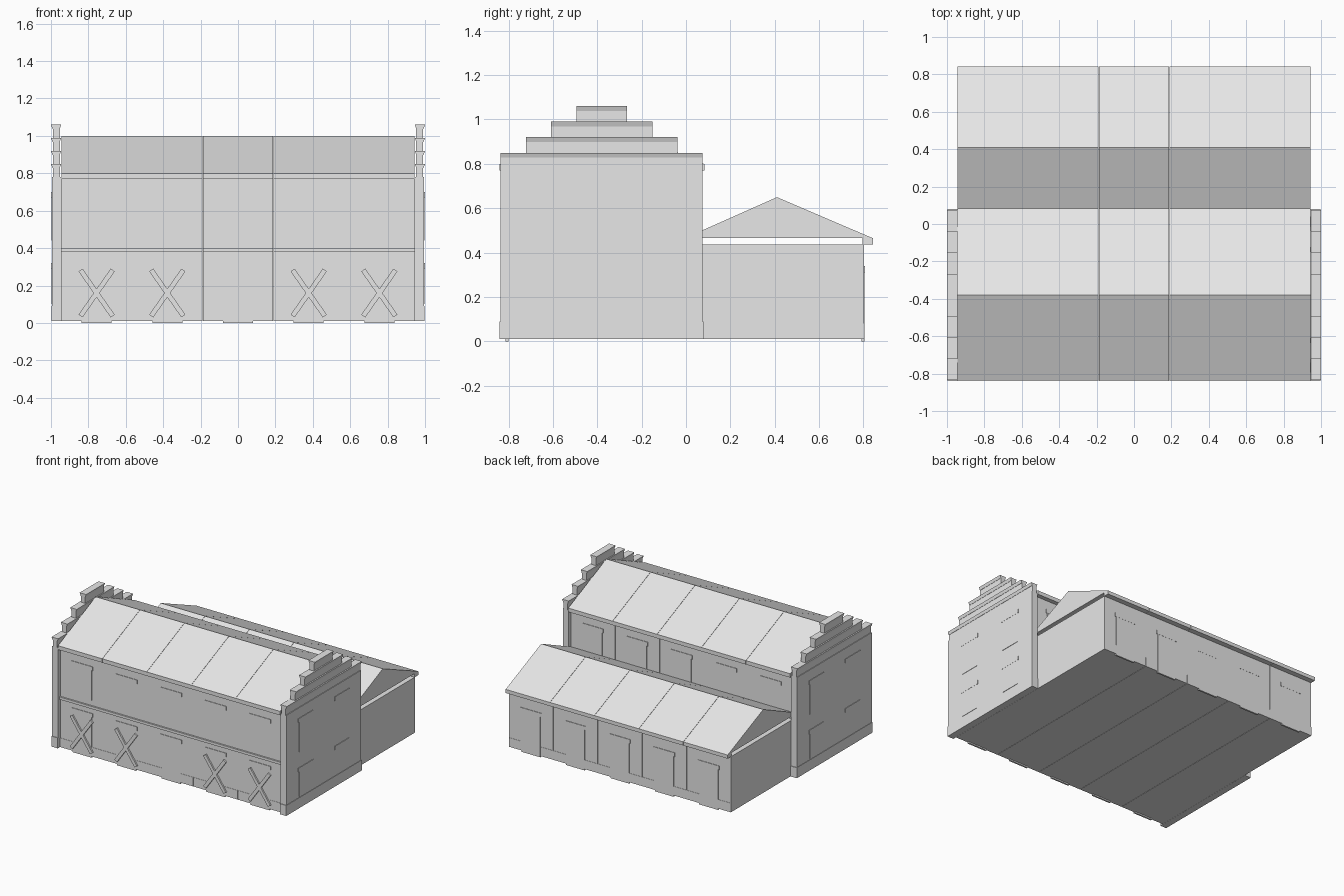
import bpy
import bmesh
import math

cube = bpy.data.objects.get("Cube")
if cube:
    bpy.data.objects.remove(cube, do_unlink=True)

stone = bpy.data.materials.new("pale_grey_stone")
stone.use_nodes = True
GREY = (0.8, 0.8, 0.8, 1)
stone.diffuse_color = GREY
stone.node_tree.nodes["Principled BSDF"].inputs["Base Color"].default_value = GREY


def finish(name, bm):
    bmesh.ops.recalc_face_normals(bm, faces=bm.faces)
    mesh = bpy.data.meshes.new(name)
    bm.to_mesh(mesh)
    bm.free()
    mesh.materials.append(stone)
    obj = bpy.data.objects.new(name, mesh)
    bpy.context.collection.objects.link(obj)
    return obj


def box(name, x, y, z):
    """Box from three (low, high) ranges."""
    bm = bmesh.new()
    bmesh.ops.create_cube(bm, size=1)
    for v in bm.verts:
        v.co = [r[0] + (c + 0.5) * (r[1] - r[0]) for c, r in zip(v.co, (x, y, z))]
    return finish(name, bm)


def prism(name, profile, x):
    """Extrude a (y, z) profile along an x range."""
    bm = bmesh.new()
    face = bm.faces.new([bm.verts.new((x[0], y, z)) for y, z in profile])
    new = bmesh.ops.extrude_face_region(bm, geom=[face])["geom"]
    bmesh.ops.translate(bm, verts=[g for g in new if isinstance(g, bmesh.types.BMVert)],
                        vec=(x[1] - x[0], 0, 0))
    return finish(name, bm)


def taper_cap(name, x, y, z, inset):
    """Coping stone whose underside narrows in x."""
    cap = box(name, x, y, z)
    mid = sum(x) / 2
    for v in cap.data.vertices:
        if v.co.z < sum(z) / 2:
            v.co.x += math.copysign(inset, mid - v.co.x)
    return cap


def opening(name, c, z, wall, out, along_x):
    """Shallow panel with a wider lintel on a wall facing the out direction."""
    for part, half, zr, depth in (("panel", 0.08, z, 0.003),
                                  ("lintel", 0.09, (z[1], z[1] + 0.03), 0.004)):
        span = (c - half, c + half)
        deep = tuple(sorted((wall - out * 0.01, wall + out * depth)))
        if along_x:
            box(name + "_" + part, span, deep, zr)
        else:
            box(name + "_" + part, deep, span, zr)


MID = -0.38
FRONT, REAR, WING_REAR = -0.81, 0.05, 0.802
BAY = 0.378
GAP = 0.001
UPPER = (0.44, 0.67)
DOOR = (0.0, 0.31)

# Five repeating bays of the hall and the rear wing
for i in range(-2, 3):
    cx = i * BAY
    span = (cx - BAY / 2 + GAP, cx + BAY / 2 - GAP)
    box("hall_bay", span, (FRONT, REAR), (0.01, 0.79))
    prism("hall_roof", [(-0.835, 0.8), (MID, 1.0), (0.08, 0.8), (0.08, 0.79), (-0.835, 0.79)], span)
    box("front_cornice", span, (-0.84, FRONT), (0.77, 0.8))
    box("rear_cornice", span, (REAR, 0.083), (0.77, 0.8))
    box("string_course", span, (FRONT - 0.012, FRONT), (0.38, 0.4))
    box("front_plinth", span, (FRONT - 0.002, FRONT), (0.01, 0.08))
    box("wing_bay", span, (REAR, WING_REAR), (0.01, 0.437))
    prism("wing_roof", [(REAR, 0.465), (REAR, 0.49), (0.41, 0.65), (0.842, 0.465)], span)
    box("wing_eave", span, (0.796, 0.842), (0.437, 0.465))
    box("wing_plinth", span, (WING_REAR, WING_REAR + 0.002), (0.01, 0.08))
    opening("front_window", cx, UPPER, FRONT, -1, True)
    opening("rear_window", cx, UPPER, REAR, 1, True)
    opening("front_door", cx, DOOR, FRONT, -1, True)
    opening("wing_door", cx, DOOR, WING_REAR, 1, True)

# Crossed boards over every ground floor door except the middle one
for i in (-2, -1, 1, 2):
    for tilt in (-1, 1):
        board = box("crossed_board", (-0.013, 0.013), (-0.006, 0.006), (-0.15, 0.15))
        board.location = (i * BAY, FRONT - 0.009, 0.16)
        board.rotation_euler.y = tilt * math.radians(35)

# Stepped gable walls with flared copings
STEPS = [(0.455, 0.85), (0.342, 0.92), (0.229, 0.99), (0.114, 1.06)]
for side in (-1, 1):
    def sx(a, b):
        return tuple(sorted((side * a, side * b)))

    box("gable_wall", sx(0.945, 0.995), (MID - 0.455, MID + 0.455), (0.01, 0.78))
    box("gable_plinth", sx(0.945, 0.998), (MID - 0.46, MID + 0.46), (0.01, 0.09))
    for half, top in STEPS:
        y = (MID - half, MID + half)
        box("gable_step", sx(0.953, 0.99), y, (top - 0.075, top - 0.01))
        taper_cap("gable_coping", sx(0.945, 1.0), y, (top - 0.022, top), 0.008)
    for cy in (MID - 0.22, MID + 0.22):
        opening("gable_lower_window", cy, (0.1, 0.29), side * 0.995, side, False)
        opening("gable_upper_window", cy, UPPER, side * 0.995, side, False)
